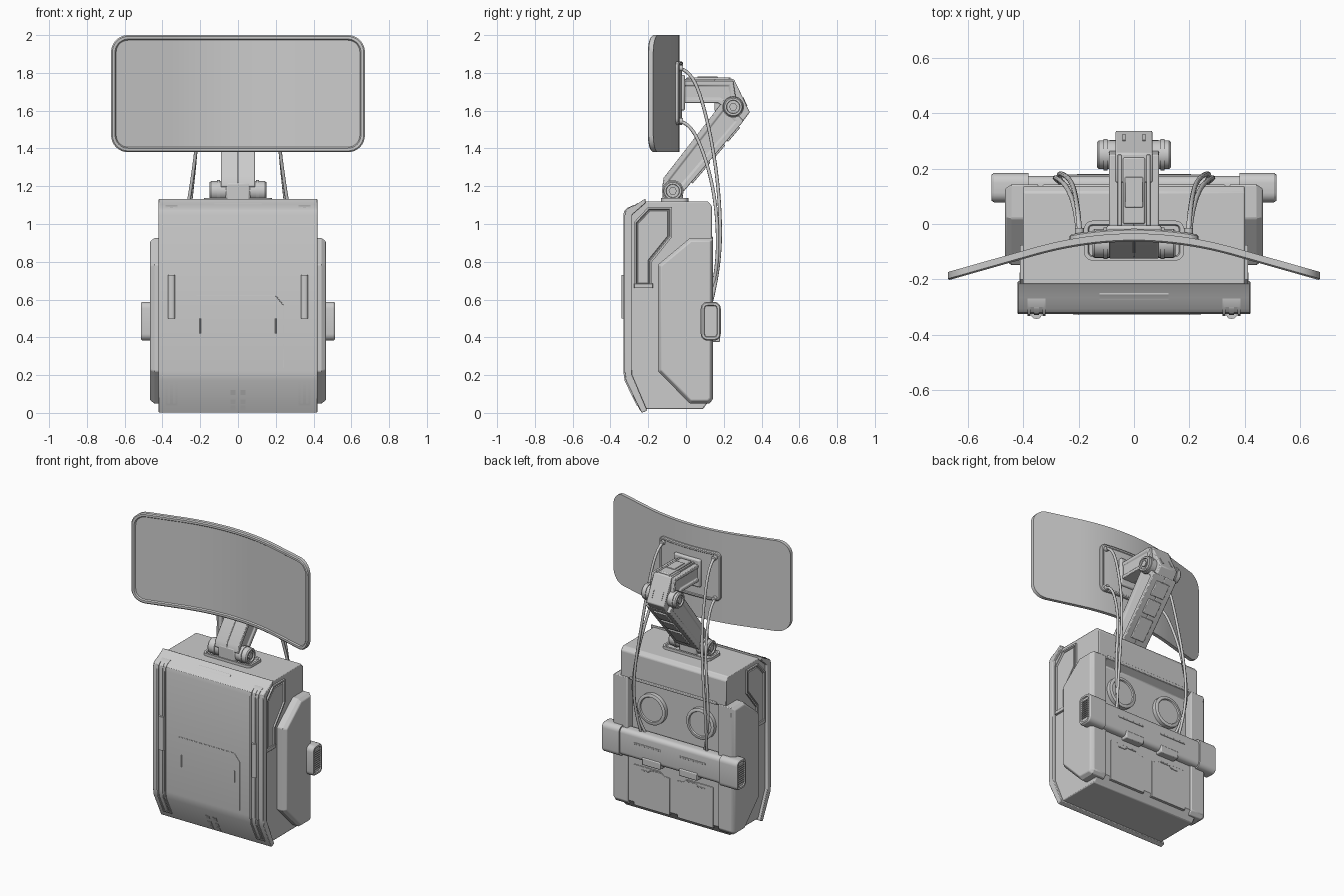
import bpy, bmesh, math
from mathutils import Vector

if "Cube" in bpy.data.objects:
    bpy.data.objects.remove(bpy.data.objects["Cube"])

AX = {'x': lambda a, b, t: (t, a, b), 'y': lambda a, b, t: (a, t, b), 'z': lambda a, b, t: (a, b, t)}


def prism(name, pts, axis, lo, hi, bevel=0.0, mirror=False, insets=()):
    """Extrude a 2D outline along an axis; insets shape the 'hi' cap."""
    bm = bmesh.new()
    A = [bm.verts.new(AX[axis](a, b, lo)) for a, b in pts]
    B = [bm.verts.new(AX[axis](a, b, hi)) for a, b in pts]
    n = len(pts)
    bm.faces.new(A[::-1])
    cap = bm.faces.new(B)
    for i in range(n):
        j = (i + 1) % n
        bm.faces.new((A[i], A[j], B[j], B[i]))
    bmesh.ops.recalc_face_normals(bm, faces=bm.faces[:])
    for th, dep in insets:
        bmesh.ops.inset_individual(bm, faces=[cap], thickness=th, depth=dep, use_even_offset=True)
    me = bpy.data.meshes.new(name)
    bm.to_mesh(me)
    bm.free()
    ob = bpy.data.objects.new(name, me)
    bpy.context.collection.objects.link(ob)
    if bevel:
        m = ob.modifiers.new("bevel", 'BEVEL')
        m.width, m.segments, m.limit_method, m.angle_limit = bevel, 2, 'ANGLE', math.radians(35)
    if mirror:
        ob.modifiers.new("mirror", 'MIRROR')
    return ob


def rrect(a0, a1, b0, b1, r, n=5):
    out = []
    for k, (ca, cb) in enumerate([(a1 - r, b1 - r), (a0 + r, b1 - r), (a0 + r, b0 + r), (a1 - r, b0 + r)]):
        for i in range(n + 1):
            t = math.pi / 2 * (k + i / n)
            out.append((ca + r * math.cos(t), cb + r * math.sin(t)))
    return out


def box(name, x0, x1, y0, y1, z0, z1, bevel=0.0, mirror=False):
    return prism(name, [(y0, z0), (y1, z0), (y1, z1), (y0, z1)], 'x', x0, x1, bevel, mirror)


def disc(a, b, r, n=32):
    return [(a + r * math.cos(2 * math.pi * i / n), b + r * math.sin(2 * math.pi * i / n)) for i in range(n)]


def wire(name, pts, r, smooth=True):
    cu = bpy.data.curves.new(name, 'CURVE')
    cu.dimensions, cu.bevel_depth, cu.bevel_resolution, cu.use_fill_caps = '3D', r, 2, True
    s = cu.splines.new('NURBS' if smooth else 'POLY')
    s.points.add(len(pts) - 1)
    for p, c in zip(s.points, pts):
        p.co = (*c, 1)
    if smooth:
        s.order_u, s.use_endpoint_u, s.resolution_u = 4, True, 8
    ob = bpy.data.objects.new(name, cu)
    bpy.context.collection.objects.link(ob)
    return ob


def bend(ob):
    """Slice along x and sweep the sides forward: arc centre, straight wings."""
    bm = bmesh.new()
    bm.from_mesh(ob.data)
    for i in range(-11, 12):
        bmesh.ops.bisect_plane(bm, geom=bm.verts[:] + bm.edges[:] + bm.faces[:],
                               plane_co=(i * 0.035, 0, 0), plane_no=(1, 0, 0))
    for v in bm.verts:
        x = abs(v.co.x)
        v.co.y -= (x * x / 2 if x < .36 else .36 * x - .36 ** 2 / 2) / 1.27
    bm.to_mesh(ob.data)
    bm.free()


# --- main body: core with recessed back
prism("body_core", [(-.30, 1.06), (-.22, 1.12), (.115, 1.12), (.137, 1.095), (.137, .92), (.085, .89), (.085, .55),
                    (.132, .5), (.132, .08), (.09, .02), (-.23, .02), (-.30, .19)], 'x', -.40, .40, .006)

# --- front shell, following a bent profile
SHELL = [(-.215, 1.135), (-.265, 1.102), (-.305, 1.085), (-.32, 1.07), (-.325, 1.045), (-.325, .22), (-.318, .17),
         (-.235, 0)]
prism("front_shell", SHELL + [(-.205, .012), (-.285, .2), (-.285, 1.05), (-.215, 1.11)], 'x', -.42, .42, .004)


def shell_y(z):
    for (y0, z0), (y1, z1) in zip(SHELL, SHELL[1:]):
        if z1 <= z <= z0:
            return y0 + (y1 - y0) * (z0 - z) / (z0 - z1)


def shell_strip(name, x0, x1, z0, z1, out, mirror=True):
    zs = [z1] + [z for _, z in SHELL if z0 < z < z1] + [z0]
    ys = [shell_y(z) for z in zs]
    pts = [(y - out, z) for y, z in zip(ys, zs)] + [(y + .01, z) for y, z in zip(ys[::-1], zs[::-1])]
    return prism(name, pts, 'x', x0, x1, 0, mirror)


# --- front rails, grips, slot, vents and panel seam
shell_strip("rail_outer", .374, .385, .04, 1.1, .007)
shell_strip("rail_inner", .320, .331, .04, 1.1, .007)
shell_strip("rail_core", .343, .361, .05, 1.09, .004)
for i, z in enumerate((.04, 1.09)):
    shell_strip(f"rail_end_{i}", .325, .38, z, z + .01, .007)
prism("rail_grip", rrect(.334, .37, -.342, -.30, .014), 'z', .5, .73, 0, True)
shell_strip("top_slot", -.125, .125, 1.1, 1.112, .004, False)
for i, z in enumerate((.012, .046, .094)):
    shell_strip(f"vent_{i}", .014, .04, z, z + .026, .003)
wire("front_seam", [(-.22, -.325, .62), (.2, -.325, .62), (.24, -.325, .57), (.24, -.325, .24)], .002, False)
for s in (-1, 1):
    wire("front_mark", [(s * .2, -.325, .5), (s * .2, -.325, .42)], .003, False)

# --- side panels and pods
prism("side_panel", [(-.275, .665), (-.18, .665), (-.18, .80), (-.075, .93), (-.075, 1.09), (-.2, 1.09), (-.275, 1.01)],
      'x', .39, .412, 0, True, [(.010, 0), (.005, -.01), (.004, 0), (.003, .006)])
box("side_panel_foot", .39, .414, -.275, -.175, .66, .685, .003, True)
prism("side_pod", [(-.148, .22), (.02, .05), (.125, .05), (.143, .075), (.143, .925), (.02, .925), (-.148, .785)],
      'x', .345, .442, .005, True, [(.016, .023)])

# --- back details: discs, lower panels, cross bar
for s in (-1, 1):
    prism("back_disc", disc(s * .185, .735, .105), 'y', .07, .112, 0, False, [(.008, .004), (.012, 0), (.004, -.008)])
    prism("lower_back_panel", [(s * .03, .06), (s * .3, .06), (s * .3, .34), (s * .1, .34), (s * .07, .315), (s * .03, .315)],
          'y', .11, .136, .002)
    wire("back_mark", [(s * .10, .137, .33), (s * .17, .137, .33), (s * .19, .137, .315), (s * .24, .137, .315)], .003, False)
box("hood_lip", -.33, .33, .08, .142, .915, .935, .004)
prism("back_bar", rrect(.085, .174, .392, .578, .03), 'x', -.39, .39)
prism("bar_end", rrect(.078, .184, .383, .588, .035), 'x', .38, .505, 0, True, [(.006, .009), (.012, 0), (.003, -.008)])
for i in range(9):
    z = .425 + i * .0145
    box(f"bar_end_rib_{i}", .50, .513, .103, .159, z, z + .007, 0, True)
box("bar_slot", .07, .27, .165, .178, .50, .511, .002, True)
box("bar_clip", .07, .21, .12, .18, .375, .425, .006, True)

# --- base collar and hinge
prism("base_collar", rrect(-.18, .18, -.132, .012, .03), 'z', 1.11, 1.138, 0, False, [(.014, 0), (.004, -.01)])
box("hinge_block", -.066, .066, -.125, -.015, 1.11, 1.222, .012)
for nm, y, z, r, x in (("base_hinge", -.07, 1.175, .052, .143), ("elbow_hinge", .25, 1.62, .052, .126)):
    prism(nm, disc(y, z, r), 'x', .05, x, 0, True, [(.006, .007), (.010, 0), (.002, -.01)])
    prism(nm + "_bolt", disc(y, z, .022, 6), 'x', x - .02, x + .005, 0, True)
    prism(nm + "_collar", disc(y, z, r + .005), 'x', .095, .11, 0, True)

# --- folding arm
prism("lower_arm", [(-.118, 1.245), (-.125, 1.2), (-.06, 1.15), (-.01, 1.175), (.305, 1.545), (.2, 1.655)],
      'x', 0, .09, .006, True, [(.028, 0), (.004, -.008)])
prism("elbow_block", [(.15, 1.60), (.28, 1.515), (.338, 1.592), (.255, 1.765), (.15, 1.765)], 'x', -.067, .067, .006)
prism("upper_arm", [(-.035, 1.64), (.17, 1.64), (.235, 1.60), (.265, 1.66), (.25, 1.757), (-.035, 1.757)],
      'x', 0, .09, .006, True, [(.022, 0), (.004, -.008)])
box("upper_arm_rail", .045, .06, -.03, .25, 1.75, 1.768, .003, True)
box("upper_arm_cover", -.04, .04, .0, .24, 1.74, 1.775, .006)
box("upper_arm_cap", -.032, .032, .06, .17, 1.77, 1.78, .003)


def along(t, off):
    p = Vector((-.01, 1.175)).lerp(Vector((.305, 1.545)), t) + Vector((.76, -.65)) * off
    return tuple(p)


for i, (t0, t1) in enumerate(((.12, .42), (.47, .67), (.72, .92))):
    prism(f"lower_arm_plate_{i}", [along(t0, -.01), along(t0, .009), along(t1, .009), along(t1, -.01)], 'x', -.05, .05, .004)
prism("elbow_slot", [(.303, 1.672), (.325, 1.626), (.318, 1.622), (.296, 1.668)], 'x', .03, .042, 0, True)

# --- curved screen and mounting plate
screen = prism("screen", rrect(-.672, .672, 1.38, 2.0, .09, 8), 'y', -.034, -.058, 0, False,
               [(.007, .006), (.014, 0), (.006, -.008)])
bend(screen)
plate = prism("mount_plate", rrect(-.232, .232, 1.525, 1.86, .035), 'y', -.04, -.022, 0, False,
              [(.006, .005), (.010, 0), (.004, -.004)])
bend(plate)
box("mount_foot", -.1, .1, -.05, -.005, 1.6, 1.79, .01)

# --- cables from plate to bar
for s in (-1, 1):
    wire("cable_upper", [(s * .195, -.045, 1.825), (s * .2, .03, 1.82), (s * .21, .10, 1.62), (s * .225, .16, 1.32),
                         (s * .27, .19, .98), (s * .275, .175, .75), (s * .25, .13, .57)], .009)
    wire("cable_lower", [(s * .2, -.045, 1.545), (s * .205, .02, 1.54), (s * .22, .09, 1.40), (s * .25, .15, 1.18),
                         (s * .295, .175, .92), (s * .28, .16, .72), (s * .225, .12, .57)], .009)
    for z in (1.825, 1.545):
        prism("cable_socket", disc(s * .197, z, .016, 16), 'y', -.05, -.015)

# --- smooth shading with sharp edges kept
bpy.ops.object.select_all(action='DESELECT')
for ob in bpy.context.collection.objects:
    if ob.type == 'MESH':
        ob.select_set(True)
        bpy.context.view_layer.objects.active = ob
bpy.ops.object.shade_smooth_by_angle(angle=math.radians(30))
